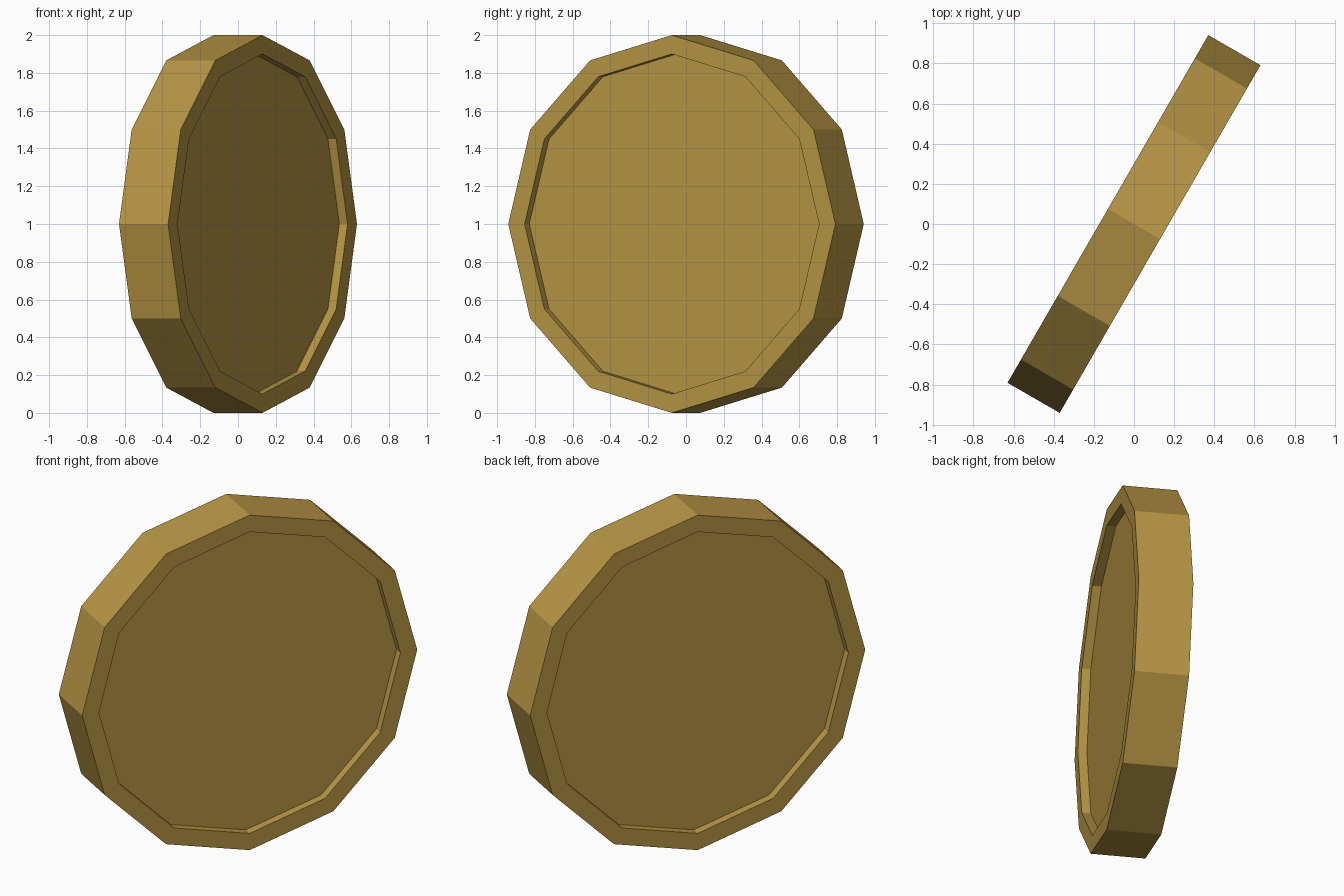
import bpy, bmesh, math
from mathutils import Matrix

if "Cube" in bpy.data.objects:
    bpy.data.objects.remove(bpy.data.objects["Cube"])

SIDES, RADIUS, THICK = 12, 1.0, 0.3
RIM, RECESS = 0.1, 0.05

gold = bpy.data.materials.new("old gold")
gold.diffuse_color = (0.477, 0.305, 0.059, 1)
gold.use_nodes = True
gold.node_tree.nodes["Principled BSDF"].inputs["Base Color"].default_value = gold.diffuse_color

# Twelve-sided disc
bm = bmesh.new()
bmesh.ops.create_cone(bm, cap_ends=True, segments=SIDES,
                      radius1=RADIUS, radius2=RADIUS, depth=THICK)

# Raised rim and recessed floor on both faces
for cap in [f for f in bm.faces if len(f.verts) == SIDES]:
    normal = cap.normal.copy()
    bmesh.ops.inset_individual(bm, faces=[cap], use_even_offset=True,
                               thickness=RIM * math.cos(math.pi / SIDES))
    floor = bmesh.ops.extrude_discrete_faces(bm, faces=[cap])["faces"][0]
    bmesh.ops.translate(bm, verts=floor.verts, vec=-normal * RECESS)

# Stand on edge, turned 30 degrees about the vertical
turn = (Matrix.Translation((0, 0, RADIUS))
        @ Matrix.Rotation(math.radians(-30), 4, 'Z')
        @ Matrix.Rotation(math.radians(90), 4, 'Y'))
bmesh.ops.transform(bm, matrix=turn, verts=bm.verts)
bmesh.ops.recalc_face_normals(bm, faces=bm.faces)

mesh = bpy.data.meshes.new("coin")
bm.to_mesh(mesh)
bm.free()
mesh.materials.append(gold)
coin = bpy.data.objects.new("coin", mesh)
bpy.context.collection.objects.link(coin)
